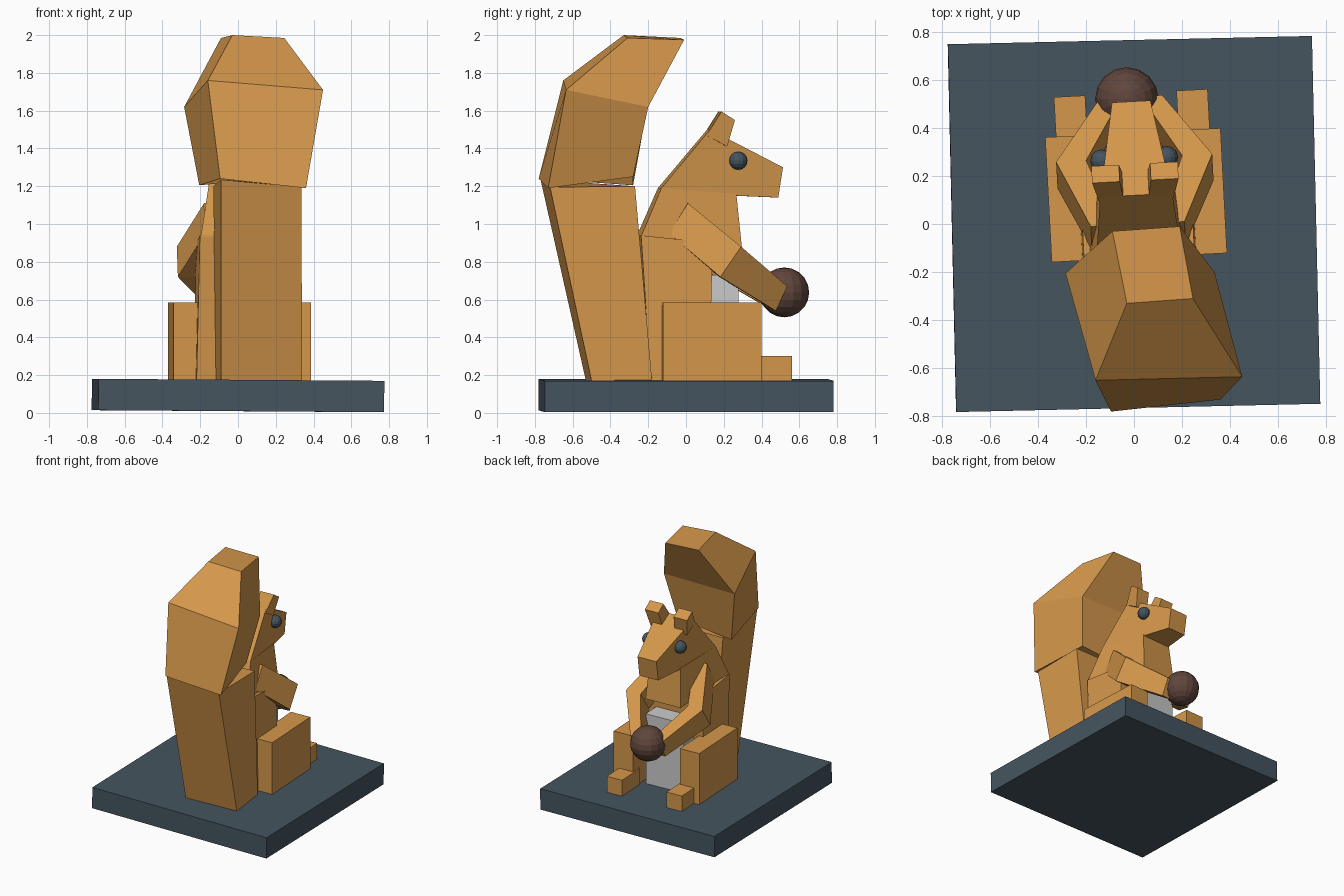
import bpy, bmesh, math
from mathutils import Matrix, Vector

if "Cube" in bpy.data.objects:
    bpy.data.objects.remove(bpy.data.objects["Cube"])


def material(name, rgb):
    m = bpy.data.materials.new(name)
    m.diffuse_color = (*rgb, 1)
    m.use_nodes = True
    m.node_tree.nodes["Principled BSDF"].inputs["Base Color"].default_value = m.diffuse_color
    return m


FUR = material("fur", (0.66, 0.31, 0.07))
SLATE = material("slate", (0.06, 0.09, 0.115))
NUT = material("nut_brown", (0.115, 0.06, 0.045))
# The animal is turned slightly on its base
POSE = Matrix.Translation((0.015, 0, 0)) @ Matrix.Rotation(math.radians(3), 4, 'Z')


def finish(name, bm, mat, pose):
    bm.transform(pose)
    bmesh.ops.recalc_face_normals(bm, faces=bm.faces)
    me = bpy.data.meshes.new(name)
    bm.to_mesh(me)
    bm.free()
    ob = bpy.data.objects.new(name, me)
    bpy.context.collection.objects.link(ob)
    if mat:
        me.materials.append(mat)
    return ob


def loft(name, rings, mat=FUR, pose=POSE):
    """Closed tube through rings with equal point counts."""
    bm = bmesh.new()
    vs = [[bm.verts.new(p) for p in r] for r in rings]
    n = len(vs[0])
    for a, b in zip(vs, vs[1:]):
        for i in range(n):
            j = (i + 1) % n
            bm.faces.new((a[i], a[j], b[j], b[i]))
    bm.faces.new(vs[0])
    bm.faces.new(vs[-1])
    return finish(name, bm, mat, pose)


def slab(name, profile, mat=FUR):
    """Symmetric solid from side profile points (y, z, half width)."""
    return loft(name, [[(s * w, y, z) for y, z, w in profile] for s in (-1, 1)], mat)


def box(name, lo, hi, mat=FUR, pose=POSE):
    rings = [[(lo[0], lo[1], z), (hi[0], lo[1], z), (hi[0], hi[1], z), (lo[0], hi[1], z)]
             for z in (lo[2], hi[2])]
    return loft(name, rings, mat, pose)


def ball(name, c, r, mat, seg, rings, pose=POSE):
    bm = bmesh.new()
    bmesh.ops.create_uvsphere(bm, u_segments=seg, v_segments=rings, radius=r,
                              matrix=Matrix.Translation(c))
    return finish(name, bm, mat, pose)


# Base plate
tilt = (Matrix.Translation((0, 0, 0.092)) @ Matrix.Rotation(math.radians(1.3), 4, 'Z')
        @ Matrix.Rotation(math.radians(0.4), 4, 'Y'))
box("base", (-0.757, -0.765, -0.083), (0.757, 0.765, 0.083), SLATE, tilt)

# Torso, chest, belly and head
slab("torso", [(-0.2, 0.17, 0.245), (0.11, 0.17, 0.245), (0.13, 0.9, 0.23), (-0.25, 0.94, 0.23)])
slab("chest", [(-0.25, 0.935, 0.225), (0.29, 0.86, 0.15), (0.26, 1.16, 0.13), (-0.14, 1.19, 0.18)])
box("belly", (-0.16, 0.05, 0.17), (0.16, 0.27, 0.73), None)
slab("head", [(-0.14, 1.19, 0.18), (0.26, 1.15, 0.125), (0.485, 1.14, 0.08),
              (0.51, 1.30, 0.08), (0.12, 1.5, 0.15)])

# Mirrored limbs, ears and eyes
for side, s in (("left", -1), ("right", 1)):
    box(side + "_haunch", (min(s * 0.2, s * 0.365), -0.14, 0.17), (max(s * 0.2, s * 0.365), 0.38, 0.585))
    box(side + "_foot", (min(s * 0.19, s * 0.32), 0.3, 0.17), (max(s * 0.19, s * 0.32), 0.545, 0.3))

    def ring(inner, outer, low, high):
        return [(s * inner, *low), (s * outer, *low), (s * outer, *high), (s * inner, *high)]

    loft(side + "_arm", [ring(0.09, 0.195, (-0.10, 0.95), (0.0, 1.11)),
                         ring(0.2, 0.325, (0.165, 0.72), (0.275, 0.88)),
                         ring(0.04, 0.13, (0.47, 0.54), (0.53, 0.67))])
    loft(side + "_ear", [ring(0.05, 0.155, (0.10, 1.47), (0.21, 1.41)),
                         ring(0.065, 0.18, (0.18, 1.595), (0.25, 1.55))])
    ball(side + "_eye", (s * 0.135, 0.27, 1.335), 0.048, SLATE, 12, 8)

# Nut held in the hands
ball("nut", (-0.03, 0.52, 0.638), 0.132, NUT, 16, 10, Matrix())

# Tail: straight lower part, flared upper part curling forward
loft("lower_tail", [
    [(-0.09, -0.53, 0.17), (0.34, -0.50, 0.17), (0.3, -0.18, 0.17), (-0.12, -0.17, 0.17)],
    [(-0.09, -0.77, 1.235), (0.335, -0.72, 1.195), (0.335, -0.27, 1.2), (-0.13, -0.28, 1.2)]],
    FUR, Matrix())
loft("upper_tail", [
    [(-0.095, -0.78, 1.24), (0.36, -0.73, 1.19), (0.27, -0.28, 1.25), (-0.205, -0.28, 1.205)],
    [(-0.16, -0.65, 1.76), (0.45, -0.635, 1.71), (0.335, -0.2, 1.62), (-0.285, -0.205, 1.62)],
    [(-0.03, -0.33, 2.0), (0.245, -0.31, 1.985), (0.19, -0.01, 1.975), (-0.09, -0.03, 1.985)]],
    FUR, Matrix())
